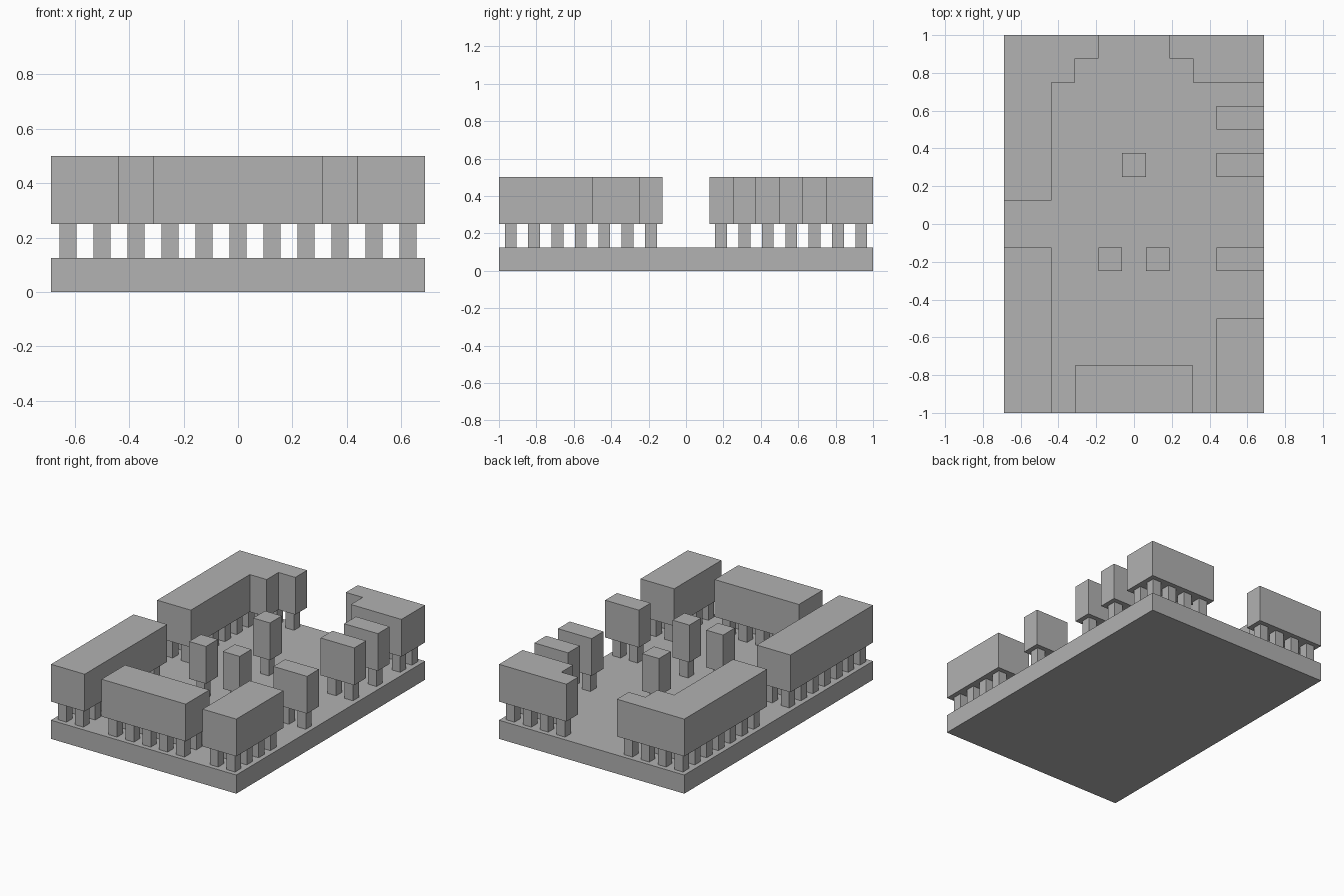
import bpy
import bmesh

CELL = 0.125
COLS, ROWS = 11, 16
BASE_TOP, POST_TOP, BLOCK_TOP = CELL, 2 * CELL, 4 * CELL

cube = bpy.data.objects.get("Cube")
if cube:
    bpy.data.objects.remove(cube, do_unlink=True)

grey = bpy.data.materials.new("plain grey")
grey.use_nodes = True
colour = (0.445, 0.445, 0.445, 1)
grey.diffuse_color = colour
grey.node_tree.nodes["Principled BSDF"].inputs["Base Color"].default_value = colour


def to_world(col, row):
    return (col - COLS / 2) * CELL, (row - ROWS / 2) * CELL


def add_prism(bm, outline, z0, z1):
    """Extrude a counter-clockwise outline, given in grid cells, from z0 to z1."""
    floor = bm.faces.new([bm.verts.new((*to_world(c, r), z0)) for c, r in outline])
    top = bmesh.ops.extrude_face_region(bm, geom=[floor], use_keep_orig=True)["geom"]
    for v in top:
        if isinstance(v, bmesh.types.BMVert):
            v.co.z = z1
    bmesh.ops.recalc_face_normals(bm, faces=bm.faces[:])


def finish(name, bm):
    mesh = bpy.data.meshes.new(name)
    bm.to_mesh(mesh)
    bm.free()
    mesh.materials.append(grey)
    bpy.context.collection.objects.link(bpy.data.objects.new(name, mesh))


def rect(c0, r0, c1, r1):
    return [(c0, r0), (c1, r0), (c1, r1), (c0, r1)]


def inside(c, r, outline):
    """Even-odd test for a cell centre."""
    hit = False
    for (ax, ay), (bx, by) in zip(outline, outline[1:] + outline[:1]):
        if (ay > r) != (by > r) and c < ax:
            hit = not hit
    return hit


# Block outlines on the cell grid
blocks = {
    "front_left_corner_block": rect(9, 0, 11, 4),
    "front_middle_block": rect(3, 0, 8, 2),
    "front_right_corner_block": rect(0, 0, 2, 7),
    "left_front_block": rect(9, 6, 11, 7),
    "left_middle_block": rect(9, 10, 11, 11),
    "left_rear_block": rect(9, 12, 11, 13),
    "inner_rear_block": rect(5, 10, 6, 11),
    "inner_right_block": rect(4, 6, 5, 7),
    "inner_left_block": rect(6, 6, 7, 7),
    "rear_left_corner_block": [(8, 14), (11, 14), (11, 16), (7, 16), (7, 15), (8, 15)],
    "rear_right_corner_block": [(0, 9), (2, 9), (2, 14), (3, 14), (3, 15), (4, 15),
                                (4, 16), (0, 16)],
}

# Base slab
bm = bmesh.new()
add_prism(bm, rect(0, 0, COLS, ROWS), 0, BASE_TOP)
finish("base", bm)

# Raised blocks, each on one square post per cell
for name, outline in blocks.items():
    bm = bmesh.new()
    add_prism(bm, outline, POST_TOP, BLOCK_TOP)
    finish(name, bm)

    bm = bmesh.new()
    for c in range(COLS):
        for r in range(ROWS):
            if inside(c + 0.5, r + 0.5, outline):
                add_prism(bm, rect(c + 0.25, r + 0.25, c + 0.75, r + 0.75),
                          BASE_TOP, POST_TOP)
    finish(name.replace("block", "posts"), bm)
